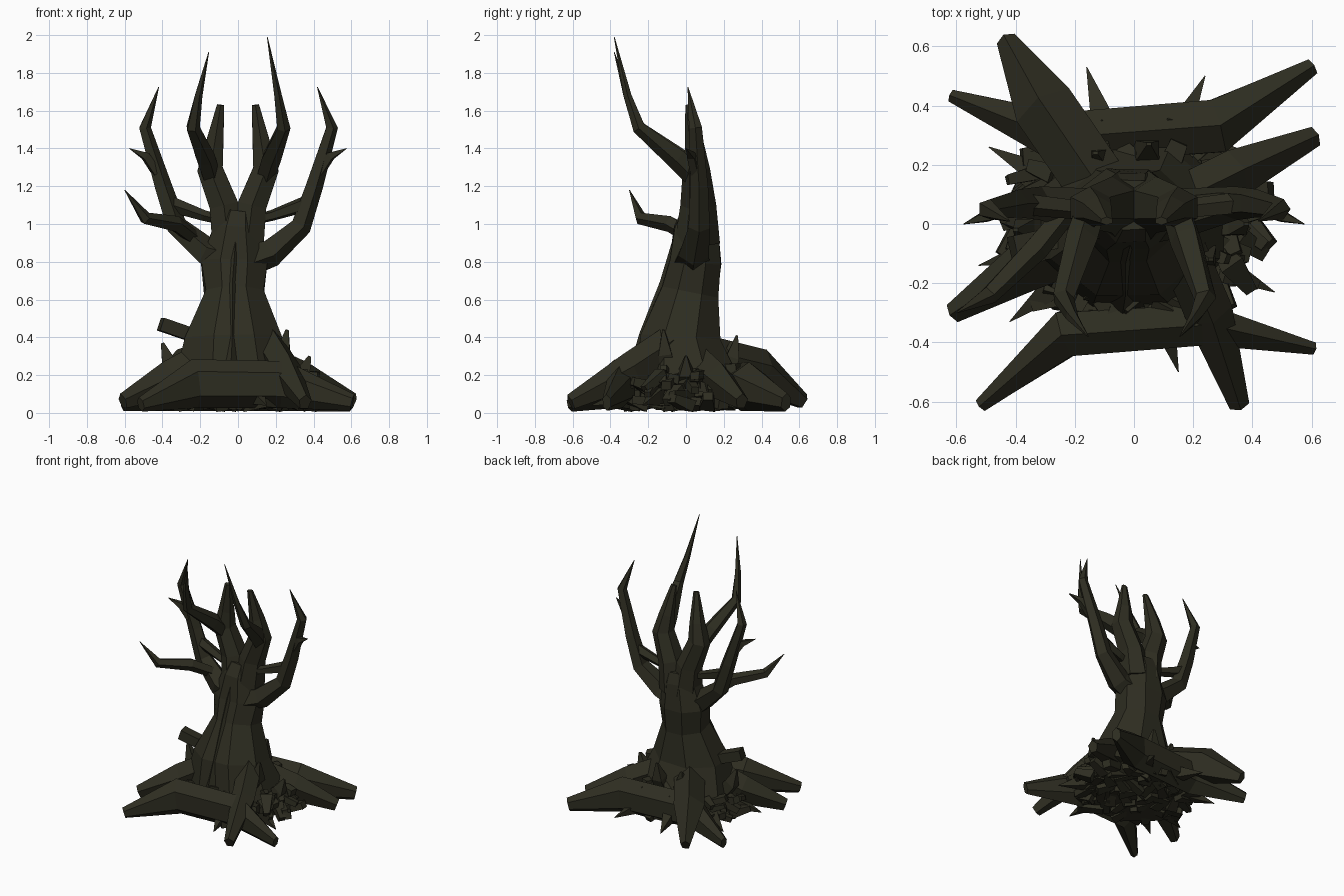
import bpy, bmesh, math, random
from mathutils import Vector

random.seed(4)
bark = bpy.data.materials.new("dark bark")
bark.diffuse_color = (0.027, 0.026, 0.015, 1)


def limb(name, pts, sides=6, phase=0.5, jitter=0.0):
    """Faceted tube through (x, y, z, half width, half height) points."""
    bm = bmesh.new()
    cen = [Vector(p[:3]) for p in pts]
    whole = (cen[-1] - cen[0]).normalized()
    ref = Vector((0, 0, 1)) if abs(whole.z) < 0.75 else Vector((0, 1, 0))
    rings = []
    for i, p in enumerate(pts):
        t = (cen[min(i + 1, len(pts) - 1)] - cen[max(i - 1, 0)]).normalized()
        side = t.cross(ref).normalized()
        up = side.cross(t)
        ring = []
        for k in range(sides):
            a = 2 * math.pi * (k + phase) / sides
            r = 1 + random.uniform(-jitter, jitter)
            v = cen[i] + side * (p[3] * r * math.cos(a)) + up * (p[4] * r * math.sin(a))
            v.z = max(v.z, 0.005 + 0.01 * (k % 2))
            ring.append(bm.verts.new(v))
        rings.append(ring)
    for a, b in zip(rings, rings[1:]):
        for k in range(sides):
            n = (k + 1) % sides
            bm.faces.new((a[k], a[n], b[n], b[k]))
    bm.faces.new(rings[0])
    bm.faces.new(rings[-1])
    bmesh.ops.recalc_face_normals(bm, faces=bm.faces)
    me = bpy.data.meshes.new(name)
    bm.to_mesh(me)
    bm.free()
    me.materials.append(bark)
    ob = bpy.data.objects.new(name, me)
    bpy.context.collection.objects.link(ob)
    return ob


# trunk with flared foot
limb("trunk", [(0, .0, 0.06, .37, .33), (-.01, -.01, .2, .345, .29),
               (-.02, -.03, .40, .275, .225), (-.02, .02, .64, .168, .165),
               (-.02, .05, .80, .185, .145), (-.01, .055, .98, .13, .125),
               (0, .065, 1.06, .10, .09)], 8, 0.5, 0.04)

for s, side in ((-1, "left"), (1, "right")):
    # blunt fork at the top of the trunk
    limb(side + "_fork", [(s * .05, .06, .90, .10, .12), (s * .075, .065, 1.10, .088, .095),
                          (s * .148, .055, 1.29, .078, .072), (s * .125, .045, 1.42, .055, .05),
                          (s * .092, .01, 1.63, .022, .014)], 6)
    # tall pointed branch leaning to the front
    top = 1.91 if s < 0 else 1.99
    limb(side + "_front_branch", [(s * .14, .06, 1.24, .05, .06), (s * .175, -.05, 1.35, .055, .06),
                                  (s * .24, -.25, 1.51, .038, .036),
                                  (s * .21, -.31, 1.68, .022, .022),
                                  (s * .155, -.38, top, .002, .002)], 5)
    # long side branch curving up
    limb(side + "_side_branch", [(s * .0, .03, .80, .10, .11), (s * .17, .04, .85, .08, .085),
                                 (s * .33, .07, .99, .06, .06), (s * .40, .07, 1.2, .05, .05),
                                 (s * .495, .05, 1.51, .034, .036),
                                 (s * .42, .01, 1.725, .002, .002)], 5)
    limb(side + "_side_twig", [(s * .43, .05, 1.27, .03, .03), (s * .49, .03, 1.36, .028, .028),
                               (s * .575, 0, 1.40, .002, .002)], 4)
    # thin brace between trunk and side branch
    limb(side + "_brace", [(0, .02, 1.0, .03, .025), (s * .18, .05, 1.045, .035, .03),
                           (s * .37, .07, 1.11, .04, .045)], 5)

# bent twig on the left only
limb("left_low_twig", [(-.24, .03, .93, .04, .04), (-.33, -.08, 1.0, .045, .045),
                       (-.49, -.24, 1.03, .033, .035), (-.60, -.30, 1.18, .002, .002)], 5)
# broken stub on the left
limb("broken_stub", [(-.15, -.02, .38, .05, .05), (-.41, -.08, .47, .055, .05)], 4)
# ridge down the trunk front
limb("front_ridge", [(-.04, -.25, .2, .06, .06), (-.03, -.18, .40, .06, .07),
                     (-.03, -.08, .68, .05, .06), (-.01, -.03, .95, .03, .03)], 4, 0)

# long root logs across front and back
limb("front_root_log", [(-.515, -.61, .045, .027, .04), (-.23, -.37, .155, .09, .13),
                        (.24, -.34, .15, .08, .125), (.605, -.42, .055, .024, .045)], 6)
limb("back_root_log", [(-.615, .432, .055, .024, .045), (-.25, .29, .14, .10, .13),
                       (.28, .33, .14, .105, .13), (.60, .53, .055, .032, .05)], 6)

# single large roots
roots = [
    ((.16, -.08, .36), (.25, -.29, .22), (.355, -.61, .055), .085),
    ((-.12, -.05, .30), (-.36, -.14, .17), (-.61, -.30, .06), .09),
    ((-.10, .10, .28), (-.30, .39, .21), (-.43, .62, .06), .11),
    ((.10, .05, .28), (.34, .17, .17), (.61, .295, .06), .085),
]
for i, (a, b, c, r) in enumerate(roots):
    limb(f"root_{i + 1}", [(*a, r, r * 1.2), (*b, r, r * 1.2), (*c, .036, .045)], 5, 0.25)

# small pointed rootlets round the foot
for i, (x, y) in enumerate([(-.16, .53), (.24, .50), (-.49, .26), (-.42, -.33),
                            (.15, -.50), (.475, -.23), (-.525, -.14)]):
    limb(f"rootlet_{i + 1}", [(x * .45, y * .45, .13, .07, .08), (x * .72, y * .72, .08, .045, .05),
                              (x, y, .04, .002, .002)], 4)

# upright splinters at the back and sides
for i, (x, y, z) in enumerate([(.05, .27, .41), (-.13, .24, .38), (-.40, -.02, .37),
                               (.38, .0, .30), (.26, -.12, .44)]):
    limb(f"splinter_{i + 1}", [(x * .6, y * .6, .12, .07, .07), (x * .92, y * .92, z * .72, .055, .05),
                               (x, y, z, .012, .008)], 4)

# tangled wood chunks round the foot, more of them low down and at the two sides
for i in range(90):
    a = i * 2.399
    r = random.uniform(.24, .38)
    z = random.uniform(.05, .26 - (r - .24) * .6)
    d = a + random.uniform(-.9, .9)
    n = random.uniform(.05, .10)
    x, y = r * math.cos(a) * 1.15, r * math.sin(a) * .9
    dx, dy, dz = math.cos(d) * n, math.sin(d) * n, random.uniform(-.04, .04)
    w = random.uniform(.03, .05)
    limb(f"wood_chunk_{i + 1}", [(x - dx, y - dy, z - dz, w * 1.3, w),
                                 (x + dx * .7, y + dy * .7, z + dz, w * .8, w * .7)], 4, 0.5, 0.2)

# jumbled chunks forming the underside
for i in range(45):
    a, r = i * 2.399, .36 * math.sqrt((i + .5) / 45)
    x, y, z = r * math.cos(a), r * math.sin(a) * .95, random.uniform(.04, .07)
    d = random.uniform(0, 6.28)
    n = random.uniform(.05, .09)
    dx, dy, dz = math.cos(d) * n, math.sin(d) * n, random.uniform(-.03, .03)
    limb(f"under_chunk_{i + 1}", [(x - dx, y - dy, z - dz, .05, .03),
                                  (x + dx, y + dy, z + dz, .035, .03)], 4, 0.5, 0.2)
